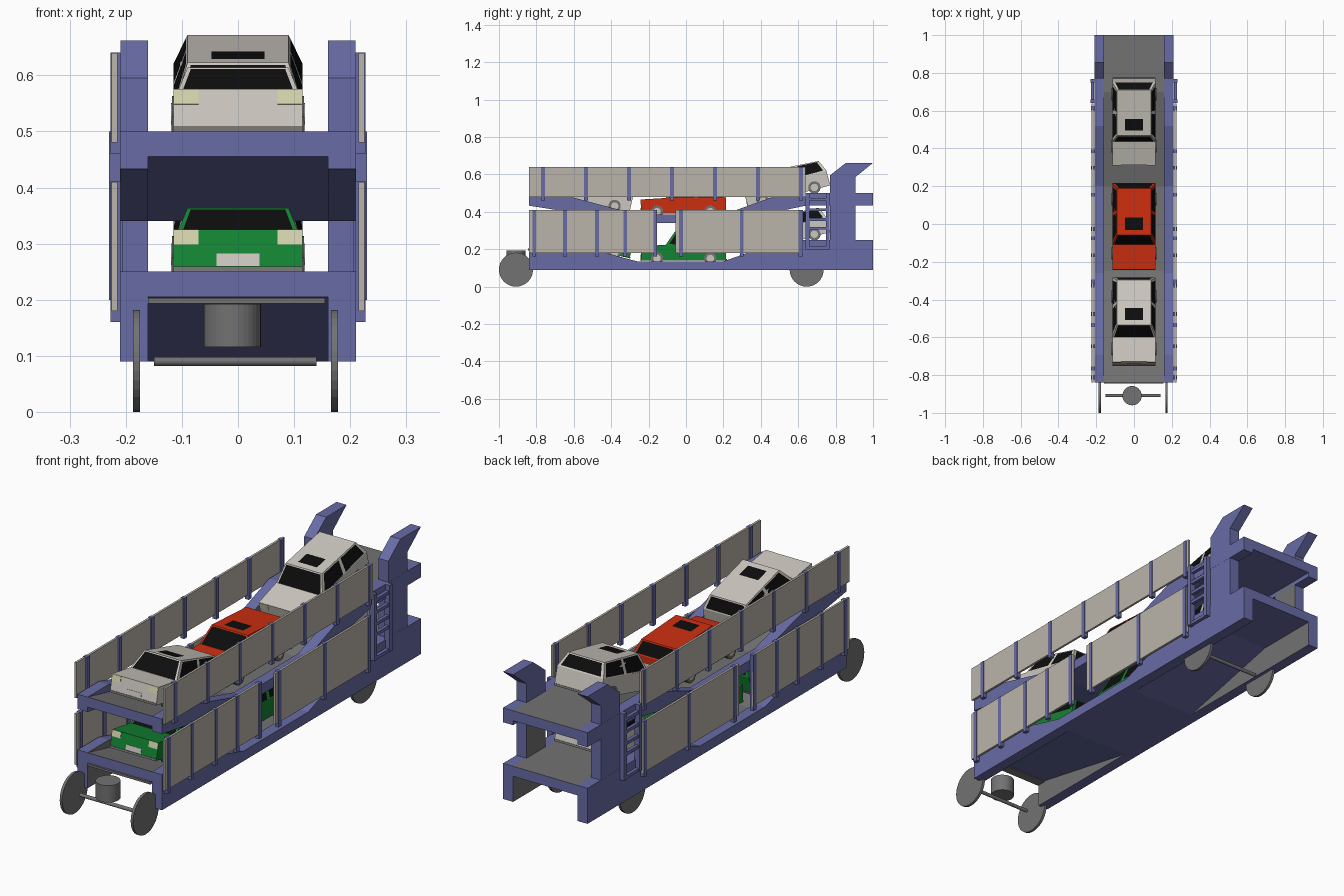
import bpy, bmesh, math
from mathutils import Matrix, Vector

if "Cube" in bpy.data.objects:
    bpy.data.objects.remove(bpy.data.objects["Cube"])


def material(name, r, g, b):
    m = bpy.data.materials.new(name)
    m.diffuse_color = (r, g, b, 1)
    m.use_nodes = True
    m.node_tree.nodes["Principled BSDF"].inputs["Base Color"].default_value = m.diffuse_color
    return m


BLUE = material("frame_blue", 0.14, 0.15, 0.38)
GREY = material("steel_grey", 0.17, 0.17, 0.17)
PANEL = material("panel_beige", 0.50, 0.46, 0.40)
WHITE = material("car_white", 0.60, 0.57, 0.52)
ORANGE = material("car_orange", 0.60, 0.027, 0.005)
GREEN = material("car_green", 0.006, 0.23, 0.032)
BLACK = material("glass_black", 0.004, 0.004, 0.004)
CREAM = material("lamp_cream", 0.66, 0.66, 0.42)


def finish(name, bm, mats, rule=None, matrix=None):
    bmesh.ops.recalc_face_normals(bm, faces=bm.faces)
    if rule:
        for f in bm.faces:
            f.normal_update()
            f.material_index = rule(f)
    me = bpy.data.meshes.new(name)
    bm.to_mesh(me)
    bm.free()
    for m in mats:
        me.materials.append(m)
    ob = bpy.data.objects.new(name, me)
    bpy.context.collection.objects.link(ob)
    if matrix:
        ob.matrix_world = matrix
    return ob


def prism(name, profile, x0, x1, mats, rule=None, matrix=None):
    """Extrude a (y, z) outline from x0 to x1."""
    bm = bmesh.new()
    a = [bm.verts.new((x0, y, z)) for y, z in profile]
    b = [bm.verts.new((x1, y, z)) for y, z in profile]
    n = len(a)
    bm.faces.new(a)
    bm.faces.new(b[::-1])
    for i in range(n):
        j = (i + 1) % n
        bm.faces.new((a[i], b[i], b[j], a[j]))
    return finish(name, bm, mats, rule, matrix)


def box(name, x0, x1, y0, y1, z0, z1, mat, matrix=None):
    return prism(name, [(y0, z0), (y1, z0), (y1, z1), (y0, z1)], x0, x1, [mat], None, matrix)


def cylinder(name, center, r, depth, axis, mat, matrix=None, seg=32):
    bm = bmesh.new()
    rot = Matrix.Rotation(math.pi / 2, 4, 'Y') if axis == 'X' else Matrix()
    bmesh.ops.create_cone(bm, cap_ends=True, segments=seg, radius1=r, radius2=r, depth=depth,
                          matrix=Matrix.Translation(center) @ rot)
    return finish(name, bm, [mat], None, matrix)


def plate(name, quad, u0, u1, v0, v1, mat, matrix):
    """Thin pane lying on part of a quad given by four corners."""
    a, b, c, d = [Vector(p) for p in quad]
    n = (b - a).cross(d - a).normalized() * 0.0012
    bm = bmesh.new()
    vs = []
    for u, v in ((u0, v0), (u1, v0), (u1, v1), (u0, v1)):
        vs.append(bm.verts.new(a.lerp(b, u).lerp(d.lerp(c, u), v) + n))
    bm.faces.new(vs)
    me = bpy.data.meshes.new(name)
    bm.to_mesh(me)
    bm.free()
    me.materials.append(mat)
    ob = bpy.data.objects.new(name, me)
    bpy.context.collection.objects.link(ob)
    ob.matrix_world = matrix


# ---- two dipped decks with side rails
DECK_TOP = [(-0.84, 0.25), (-0.25, 0.118), (0.2, 0.118), (0.7, 0.25), (1, 0.25)]
DECK_LOW = [(1, 0.205), (0.7, 0.205), (0.2, 0.09), (-0.25, 0.09), (-0.84, 0.205)]
RAIL_TOP = [(-0.84, 0.25), (-0.69, 0.25), (-0.26, 0.135), (0.2, 0.135), (0.52, 0.25), (1, 0.25)]
RAIL_LOW = {0: [(1, 0.09), (-0.84, 0.09)],
            0.25: [(1, 0.185), (0.65, 0.185), (0.2, 0.09), (-0.25, 0.09), (-0.84, 0.183)]}


def inner_grey(side):
    return lambda f: 1 if f.normal.x * side < -0.5 else 0


for level, dz in (("lower", 0), ("upper", 0.25)):
    prism(level + "_deck", [(y, z + dz) for y, z in DECK_TOP + DECK_LOW], -0.161, 0.161,
          [BLUE, GREY], lambda f: 1 if f.normal.z > 0.5 else 0)
    for s in (-1, 1):
        prism(level + "_rail", [(y, z + dz) for y, z in RAIL_TOP + RAIL_LOW[dz]],
              s * 0.16, s * 0.21, [BLUE, GREY], inner_grey(s) if dz == 0 else None)
box("front_deck_plate", -0.16, 0.155, -0.845, -0.80, 0.193, 0.203, GREY)

for s in (-1, 1):
    # rear towers: leg below, slanted horn above
    prism("tower_leg", [(0.77, 0.2), (0.905, 0.2), (0.905, 0.5), (0.77, 0.5)],
          s * 0.16, s * 0.2095, [BLUE, GREY], inner_grey(s))
    prism("tower_horn", [(0.77, 0.5), (0.905, 0.5), (0.905, 0.585), (1, 0.662), (0.855, 0.662), (0.77, 0.595)],
          s * 0.16, s * 0.2095, [BLUE])
    # ladders
    for y in (0.64, 0.748):
        box("ladder_rail", s * 0.205, s * 0.23, y, y + 0.02, 0.2, 0.5, BLUE)
    for z in (0.2, 0.305, 0.352, 0.405, 0.46):
        box("ladder_rung", s * 0.212, s * 0.227, 0.65, 0.76, z, z + 0.014, BLUE)
    # side panels and their posts
    for y0, y1, z0, z1, posts in (
            (-0.84, -0.155, 0.18, 0.41, (-0.812, -0.647, -0.476, -0.325, -0.165)),
            (-0.055, 0.625, 0.18, 0.41, (-0.027, 0.298, 0.612)),
            (-0.84, 0.638, 0.48, 0.64, [-0.765 + 0.23 * i for i in range(7)])):
        box("side_panel", s * 0.215, s * 0.225, y0, y1, z0, z1, PANEL)
        for y in posts:
            box("panel_post", s * 0.209, s * 0.2275, y - 0.01, y + 0.01, z0 - 0.02, z1 + 0.001, BLUE)

# ---- running gear
for y in (-0.909, 0.645):
    for x in (-0.181, 0.172):
        cylinder("rail_wheel", (x, y, 0.091), 0.091, 0.012, 'X', GREY)
    cylinder("axle", (-0.005, y, 0.09), 0.008, 0.29, 'X', GREY, seg=12)
cylinder("pivot", (-0.01, -0.909, 0.154), 0.051, 0.076, 'Z', GREY)


# ---- cars: nose at local y = 0, wheels touching local z = 0
def car(tag, y0, z0, slope, paint):
    m = Matrix.Translation((0, y0, z0)) @ Matrix.Rotation(math.atan(slope), 4, 'X')
    W, R = 0.115, 0.09
    prism(tag + "_body", [(0, 0.022), (0, 0.098), (0.13, 0.106), (0.455, 0.104), (0.455, 0.022)],
          -W, W, [paint], None, m)
    # cabin frustum
    base = [(-W, 0.13, 0.104), (W, 0.13, 0.104), (W, 0.455, 0.104), (-W, 0.455, 0.104)]
    roof = [(-R, 0.182, 0.178), (R, 0.182, 0.178), (R, 0.428, 0.164), (-R, 0.428, 0.164)]
    bm = bmesh.new()
    lo = [bm.verts.new(p) for p in base]
    hi = [bm.verts.new(p) for p in roof]
    bm.faces.new(hi)
    bm.faces.new(lo[::-1])
    sides = []
    for i in range(4):
        j = (i + 1) % 4
        bm.faces.new((lo[i], lo[j], hi[j], hi[i]))
        sides.append((base[i], base[j], roof[j], roof[i]))
    finish(tag + "_cabin", bm, [paint], None, m)
    # glass
    plate(tag + "_windshield", sides[0], 0.04, 0.96, 0.03, 0.94, BLACK, m)
    plate(tag + "_rear_window", sides[2], 0.06, 0.94, 0.08, 0.92, BLACK, m)
    for q in (sides[1], sides[3]):
        for u0, u1 in ((0.05, 0.47), (0.53, 0.95)):
            plate(tag + "_side_window", q, u0, u1, 0.06, 0.92, BLACK, m)
    plate(tag + "_sunroof", roof, 0.24, 0.76, 0.11, 0.37, BLACK, m)
    # bumpers, lamps, number plate
    for y in (-0.003, 0.452):
        box(tag + "_bumper", -W, W, y, y + 0.006, 0.02, 0.029, GREY, m)
    for s in (-1, 1):
        box(tag + "_headlight", s * 0.07, s * 0.1145, -0.002, 0.002, 0.07, 0.097, CREAM, m)
        for y in (0.085, 0.37):
            cylinder(tag + "_tyre", (s * 0.108, y, 0.033), 0.033, 0.02, 'X', GREY, m, 20)
            cylinder(tag + "_hub", (s * 0.111, y, 0.033), 0.02, 0.017, 'X', WHITE, m, 16)
    box(tag + "_number_plate", -0.038, 0.038, -0.002, 0.002, 0.031, 0.053, WHITE, m)


def deck_z(y):
    for (ya, za), (yb, zb) in zip(DECK_TOP, DECK_TOP[1:]):
        if ya <= y <= yb:
            return za + (zb - za) * (y - ya) / (yb - ya), (zb - za) / (yb - ya)


for level, dz, paints in (("lower", 0, (GREEN, GREEN, WHITE)), ("upper", 0.25, (WHITE, ORANGE, WHITE))):
    for place, y, paint in zip(("front", "middle", "rear"), (-0.75, -0.24, 0.337), paints):
        z, slope = deck_z(y)
        car(f"{level}_{place}_car", y, z + dz, slope, paint)
